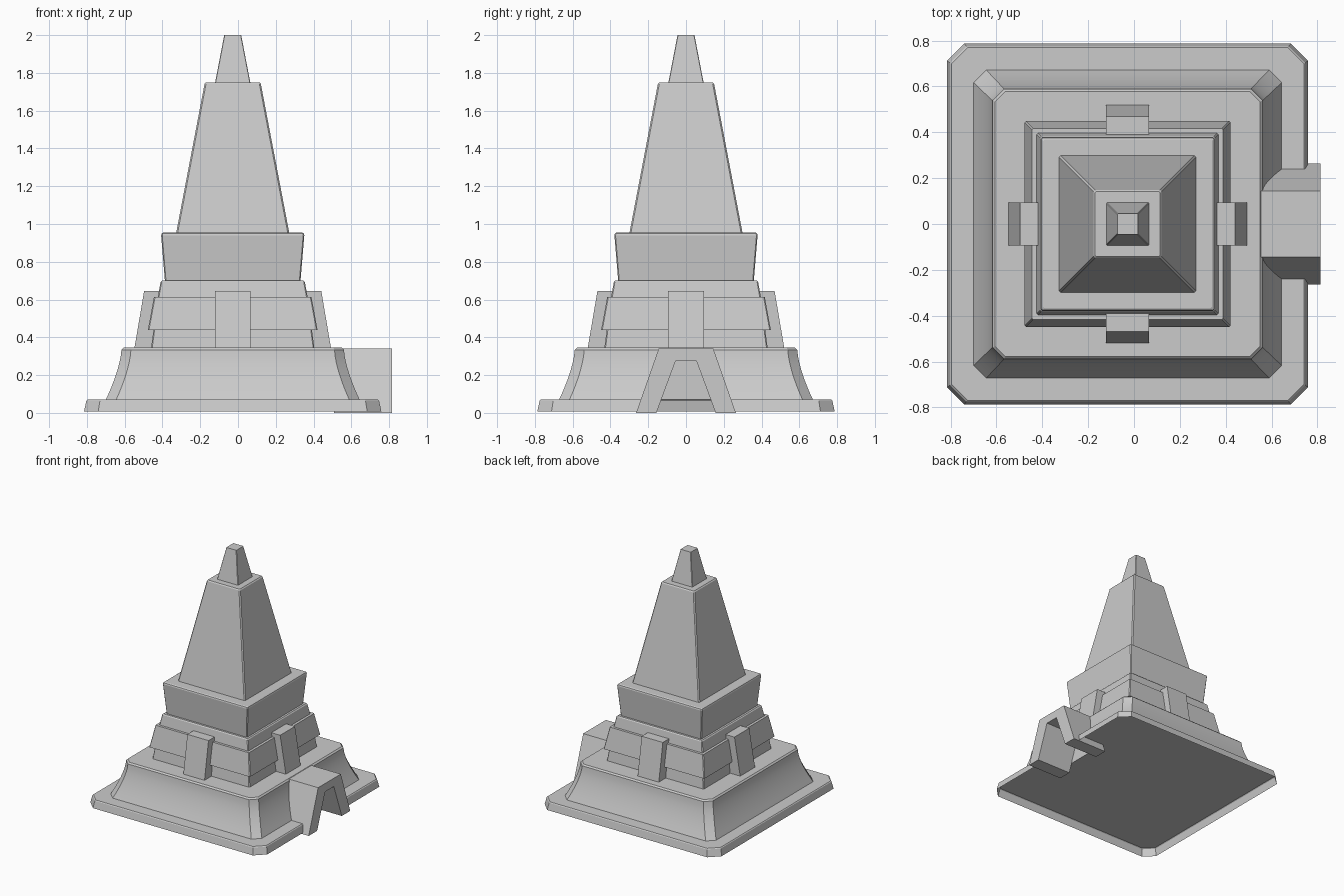
import bpy, bmesh, math

if "Cube" in bpy.data.objects:
    bpy.data.objects.remove(bpy.data.objects["Cube"])

CX = -0.028  # tower axis; the porch sticks out on +x


def finish(name, bm):
    bmesh.ops.recalc_face_normals(bm, faces=bm.faces)
    me = bpy.data.meshes.new(name)
    bm.to_mesh(me)
    bm.free()
    ob = bpy.data.objects.new(name, me)
    bpy.context.collection.objects.link(ob)
    return ob


def tier(name, rings):
    """Loft square rings with cut corners: (half width, corner cut, z)."""
    bm = bmesh.new()
    loops = []
    for h, c, z in rings:
        k = h - c
        pts = [(h, -k), (h, k), (k, h), (-k, h), (-h, k), (-h, -k), (-k, -h), (k, -h)]
        loops.append([bm.verts.new((CX + x, y, z)) for x, y in pts])
    for a, b in zip(loops, loops[1:]):
        for i in range(8):
            j = (i + 1) % 8
            bm.faces.new((a[i], a[j], b[j], b[i]))
    bm.faces.new(loops[0][::-1])
    bm.faces.new(loops[-1])
    return finish(name, bm)


def prism(name, pts, x0, x1):
    """Extrude a (y, z) outline along x."""
    bm = bmesh.new()
    a = [bm.verts.new((x0, y, z)) for y, z in pts]
    b = [bm.verts.new((x1, y, z)) for y, z in pts]
    bm.faces.new(a)
    bm.faces.new(b[::-1])
    for i in range(len(pts)):
        j = (i + 1) % len(pts)
        bm.faces.new((a[i], b[i], b[j], a[j]))
    return finish(name, bm)


# Base plate (a hollow tray, open below) and the flared skirt above it
plate = tier("base_plate", [(0.787, 0.075, 0.008), (0.775, 0.072, 0.064), (0.769, 0.07, 0.07)])
rings = []
for i in range(9):
    t = i / 8
    rings.append((0.589 + 0.083 * (1 - t) ** 1.5, 0.055 - 0.005 * t, 0.07 + 0.264 * t))
rings.append((0.578, 0.045, 0.345))
skirt = tier("skirt", rings)

# Stepped middle, flared block, tower and cap
tier("lower_step", [(0.432, 0.006, 0.345), (0.418, 0.006, 0.45)])
tier("middle_band", [(0.449, 0.006, 0.44), (0.417, 0.006, 0.613)])
tier("upper_step", [(0.397, 0.006, 0.61), (0.382, 0.006, 0.693), (0.375, 0.006, 0.70)])
tier("flared_block", [(0.359, 0.006, 0.70), (0.379, 0.006, 0.94),
                      (0.376, 0.006, 0.95), (0.368, 0.006, 0.955)])
tier("tower", [(0.299, 0.008, 0.955), (0.149, 0.008, 1.742), (0.142, 0.006, 1.75)])
tier("cap", [(0.093, 0.003, 1.75), (0.045, 0.003, 2.0)])

# Four sloped buttresses, one per side
for n in range(4):
    b = prism("buttress_%d" % n,
              [(0.37, 0.345), (0.52, 0.345), (0.469, 0.645), (0.37, 0.645)], -0.094, 0.094)
    b.location.x = CX
    b.rotation_euler.z = n * math.pi / 2

# Porch arch on the right side
opening = [(-0.157, 0), (-0.055, 0.275), (0.055, 0.275), (0.157, 0)]
prism("porch_arch", [(-0.264, 0), (-0.144, 0.342), (0.144, 0.342), (0.264, 0)] + opening[::-1],
      0.507, 0.814)

# Passage cut through the plate and skirt behind the arch
cutter = prism("passage_cutter", [(-0.167, -0.02), (-0.057, 0.277), (0.057, 0.277),
                                  (0.167, -0.02)], 0.509, 0.95)
cutter.hide_render = True
for ob in (plate, skirt):
    mod = ob.modifiers.new("passage", 'BOOLEAN')
    mod.operation = 'DIFFERENCE'
    mod.solver = 'EXACT'
    mod.object = cutter
    bpy.context.view_layer.objects.active = ob
    bpy.ops.object.modifier_apply(modifier="passage")
    # Open the underside, and the passage end inside the hollow plate
    bm = bmesh.new()
    bm.from_mesh(ob.data)
    drop = [f for f in bm.faces
            if (f.normal.z < -0.9 and f.calc_center_median().z < 0.075)
            or (ob is plate and abs(f.calc_center_median().x - 0.509) < 0.001)]
    bmesh.ops.delete(bm, geom=drop, context='FACES')
    bm.to_mesh(ob.data)
    bm.free()
bpy.data.objects.remove(cutter)

# Smooth only the curved skirt; all other edges stay sharp
bpy.ops.object.select_all(action='DESELECT')
skirt.select_set(True)
bpy.context.view_layer.objects.active = skirt
bpy.ops.object.shade_smooth_by_angle(angle=math.radians(15))
